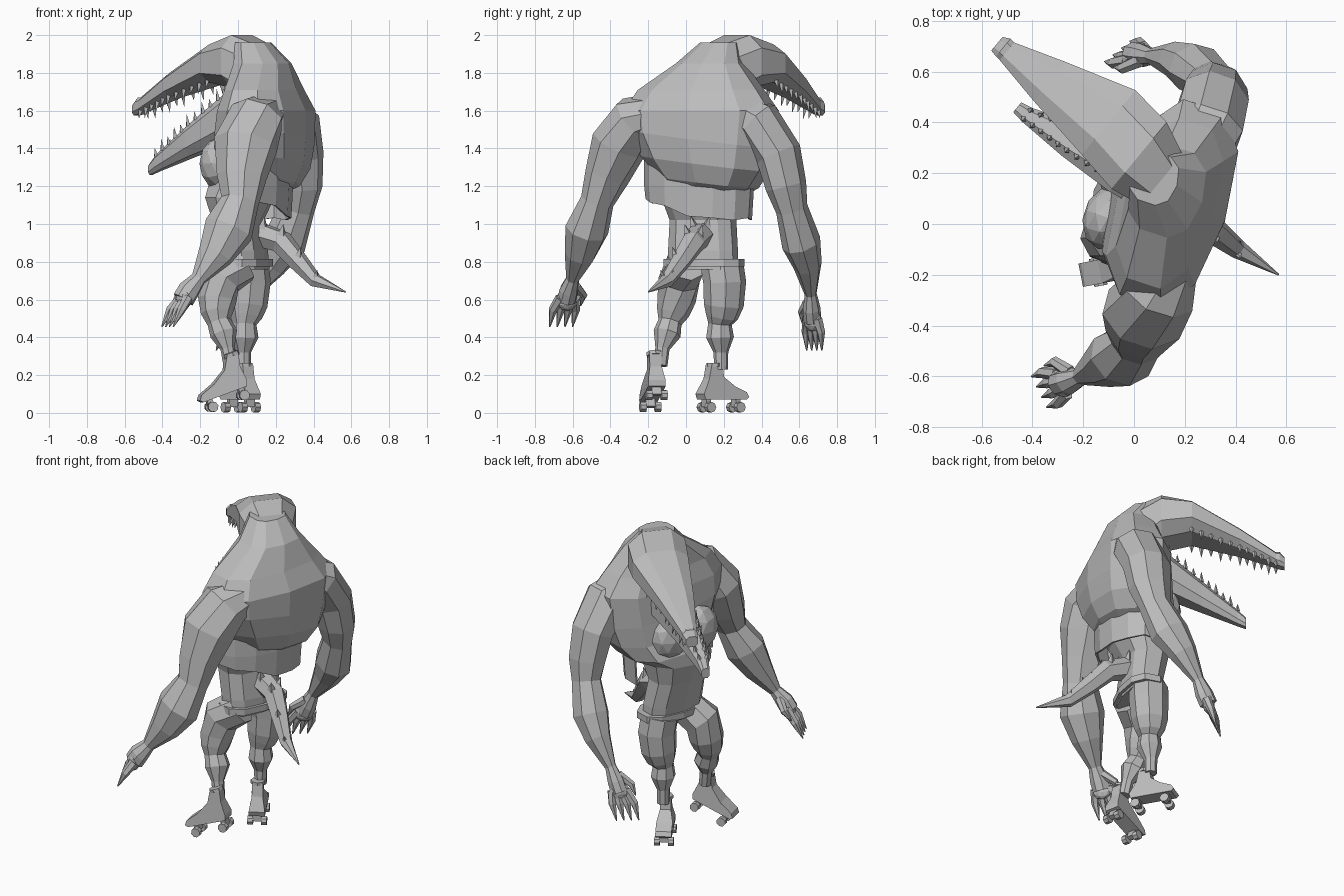
import bpy, bmesh, math
from mathutils import Vector, Matrix

cube = bpy.data.objects.get("Cube")
if cube:
    bpy.data.objects.remove(cube, do_unlink=True)

grey = bpy.data.materials.new("plain_grey")
grey.use_nodes = True
grey.diffuse_color = (0.5, 0.5, 0.5, 1)
grey.node_tree.nodes["Principled BSDF"].inputs["Base Color"].default_value = (0.5, 0.5, 0.5, 1)

UP = Vector((0, 0, 1))
FRONT = Vector((-0.95, 0.31, 0))     # chest direction
SIDE = Vector((0.31, 0.95, 0))
JAW_SIDE = Vector((0.64, 0.77, 0))   # across the turned head


def finish(name, bm):
    bmesh.ops.recalc_face_normals(bm, faces=bm.faces)
    mesh = bpy.data.meshes.new(name)
    bm.to_mesh(mesh)
    bm.free()
    mesh.materials.append(grey)
    obj = bpy.data.objects.new(name, mesh)
    bpy.context.scene.collection.objects.link(obj)
    return obj


def loft(name, sections, sides=8, power=1.0, bm=None):
    """Skin rings given as (centre, half width vector, half height vector)."""
    own = bm is None
    bm = bmesh.new() if own else bm
    rings = []
    for centre, w, h in sections:
        ring = []
        for i in range(sides):
            a = math.tau * (i + 0.5) / sides
            c, s = math.cos(a), math.sin(a)
            c = math.copysign(abs(c) ** power, c) / math.cos(math.pi / sides) ** power
            s = math.copysign(abs(s) ** power, s) / math.cos(math.pi / sides) ** power
            ring.append(bm.verts.new(Vector(centre) + w * c + h * s))
        rings.append(ring)
    for r, q in zip(rings, rings[1:]):
        for i in range(sides):
            j = (i + 1) % sides
            bm.faces.new((r[i], r[j], q[j], q[i]))
    bm.faces.new(rings[0])
    bm.faces.new(rings[-1])
    return finish(name, bm) if own else None


def tube(name, path, sides=8, flat=1.0, bm=None):
    """Tapering limb along points (x, y, z, radius)."""
    pts = [Vector(p[:3]) for p in path]
    sections = []
    for i, p in enumerate(pts):
        t = (pts[min(i + 1, len(pts) - 1)] - pts[max(i - 1, 0)]).normalized()
        w = t.cross(Vector((0.3, 0.9, 0.1))).normalized()
        h = t.cross(w)
        r = path[i][3]
        sections.append((p, w * r, h * r * flat))
    return loft(name, sections, sides, 1.0, bm)


def spikes(name, items):
    """Small four-sided spikes given as (base, tip, radius)."""
    bm = bmesh.new()
    for base, tip, r in items:
        d = tip - base
        m = Matrix.Translation((base + tip) / 2) @ d.to_track_quat('Z', 'Y').to_matrix().to_4x4()
        bmesh.ops.create_cone(bm, cap_ends=True, segments=4, radius1=r, radius2=0,
                              depth=d.length, matrix=m)
    finish(name, bm)


def blob(name, centre, size, direction):
    bm = bmesh.new()
    m = Matrix.Translation(centre) @ direction.to_track_quat('X', 'Z').to_matrix().to_4x4()
    bmesh.ops.create_icosphere(bm, subdivisions=2, radius=1, matrix=m @ Matrix.Diagonal((*size, 1)))
    finish(name, bm)


# Hunched torso, lower on its left: x, y, z, half depth, half width
torso = [(.04, .09, .76, .10, .18), (.03, .09, .86, .11, .18), (.00, .09, 1.02, .12, .17),
         (.01, .08, 1.14, .17, .2), (.09, .12, 1.22, .22, .25), (.13, .1, 1.32, .22, .33),
         (.14, .08, 1.45, .22, .385), (.15, .08, 1.6, .21, .405), (.14, .08, 1.71, .17, .33),
         (.13, .13, 1.85, .14, .175), (.08, .18, 1.96, .09, .1)]
loft("torso", [((x, y, z), SIDE * b - UP * b * (.12 if 1.2 < z < 1.5 else 0), FRONT * a)
               for x, y, z, a, b in torso], 10, 0.8)
for tag, s in (("right", -1), ("left", 1)):
    mid = Vector((-.07, .12, 1.32)) + SIDE * s * .1
    blob(tag + "_chest_muscle", mid, (.1, .13, .14), FRONT)

# Torn shirt hanging round the back
bm = bmesh.new()
rows = []
steps = 9
for i in range(steps):
    a = math.pi * (-0.1 + 1.2 * i / (steps - 1))
    out = SIDE * math.cos(a) * .3 - FRONT * math.sin(a) * .2
    base = Vector((.08, .07, 0)) + out
    hem = 1.02 + .012 * (i % 2) + max(0, -out.y) * .35
    rows.append([bm.verts.new(base * f + UP * z) for z, f in ((1.4, 1.0), (1.2, 1.0), (hem, .97))])
for r, q in zip(rows, rows[1:]):
    for k in range(2):
        bm.faces.new((r[k], q[k], q[k + 1], r[k + 1]))
shirt = finish("shirt_back", bm)
shirt.modifiers.new("cloth", 'SOLIDIFY').thickness = 0.012

# Belt
loft("belt", [((.04, .095, z), SIDE * .21, FRONT * .12) for z in (.775, .815)], 10, 0.8)

# Head and jaws: x, y, bottom, top, half width
upper = [(.13, .15, 1.62, 1.95, .12), (.02, .27, 1.72, 2.0, .17), (-.1, .4, 1.75, 1.95, .165),
         (-.33, .56, 1.67, 1.8, .1), (-.5, .68, 1.59, 1.67, .045), (-.515, .695, 1.58, 1.67, .045),
         (-.54, .71, 1.575, 1.64, .035)]
lower = [(.1, .14, 1.46, 1.77, .11), (-.02, .22, 1.44, 1.7, .12), (-.235, .325, 1.36, 1.53, .075),
         (-.42, .43, 1.28, 1.37, .034), (-.46, .46, 1.26, 1.32, .025)]


def jaw(name, rows):
    loft(name, [((x, y, (b + t) / 2), JAW_SIDE * w, UP * (t - b) / 2)
                for x, y, b, t, w in rows], 8, 0.75)


def teeth(name, rows, edge, sign, count, size):
    items = []
    for i in range(count):
        f = i / (count - 1) * (len(rows) - 1.001)
        a, b = rows[int(f)], rows[int(f) + 1]
        p = [u + (v - u) * (f % 1) for u, v in zip(a, b)]
        length = size * (.7 + .3 * (i % 2))
        for s in (-1, 1):
            base = Vector((p[0], p[1], p[edge] - sign * .01)) + JAW_SIDE * s * p[4] * .6
            items.append((base, base + UP * sign * length + JAW_SIDE * s * .012, .015))
    spikes(name, items)


jaw("upper_jaw", upper)
jaw("lower_jaw", lower)
teeth("upper_teeth", upper[2:5], 2, -1, 11, .06)
teeth("lower_teeth", lower[1:4], 3, 1, 11, .06)

# Arms ending in palms, then fingers spread towards the thumb side
arms = {
    "right": ([(.15, -.16, 1.6, .1), (.1, -.27, 1.56, .14), (.04, -.355, 1.42, .16),
               (.02, -.42, 1.25, .125), (.01, -.47, 1.12, .095), (-.05, -.525, .97, .125),
               (-.12, -.56, .84, .09), (-.21, -.6, .71, .038), (-.26, -.62, .65, .055),
               (-.29, -.63, .6, .055)], Vector((-.45, .9, 0))),
    "left": ([(.24, .25, 1.6, .11), (.29, .38, 1.54, .135), (.315, .49, 1.37, .13),
              (.325, .53, 1.2, .115), (.31, .56, 1.08, .09), (.245, .61, .9, .11),
              (.17, .645, .78, .08), (.07, .66, .63, .034), (.03, .665, .55, .05),
              (.0, .67, .49, .05)], Vector((-.75, -.6, 0))),
}
for tag, (path, across) in arms.items():
    tube(tag + "_arm", path, 8, .86)
    wrist, end = Vector(path[-3][:3]), Vector(path[-1][:3])
    along = (end - wrist).normalized()
    blob(tag + "_palm", end, (.062, .035, .06), across)
    bm = bmesh.new()
    for k in range(4):
        spread = (k - 1.5) / 1.5
        a = end + across * spread * .042 - along * .01
        b = a + along * .08 + across * spread * .025
        c = b + along * .075 - UP * .03
        tube("", [(*a, .024), (*b, .02), (*c, .003)], 6, bm=bm)
    a = wrist + along * .05 + across * .03
    b = a + along * .06 + across * .06
    c = b + along * .07
    tube("", [(*a, .024), (*b, .019), (*c, .003)], 6, bm=bm)
    finish(tag + "_fingers", bm)

# Legs with pinched knees
legs = {
    "right": [(.02, .0, .79, .1), (-.09, -.035, .71, .105), (-.11, -.05, .6, .095),
              (-.11, -.07, .53, .08), (-.1, -.085, .48, .058), (-.075, -.1, .42, .068),
              (-.055, -.125, .34, .035), (-.04, -.135, .25, .034)],
    "left": [(.05, .19, .79, .105), (.06, .205, .69, .105), (.05, .2, .57, .098),
             (.04, .19, .51, .08), (.035, .18, .47, .058), (.035, .18, .4, .068),
             (.03, .185, .32, .036), (.03, .185, .23, .034)],
}
for tag, path in legs.items():
    tube(tag + "_leg", path, 8)

# Roller skates: ground position, heading, nose-down pitch, ankle lean
PROFILE = [(-.09, .07), (-.1, .1), (-.06, .18), (-.045, .255), (.02, .255), (.03, .19),
           (.09, .14), (.16, .11), (.175, .085), (.16, .07)]


def skate(tag, pos, heading, pitch, lean):
    m = (Matrix.Translation(pos) @ Matrix.Rotation(math.radians(heading), 4, 'Z')
         @ Matrix.Rotation(math.radians(pitch), 4, 'Y'))
    bm = bmesh.new()
    sides = [[bm.verts.new((f - lean * max(0, h - .1), s * (.032 if h > .17 else .047), h))
              for f, h in PROFILE] for s in (-1, 1)]
    n = len(PROFILE)
    for i in range(n):
        j = (i + 1) % n
        bm.faces.new((sides[0][i], sides[0][j], sides[1][j], sides[1][i]))
    for ring in sides:
        bm.faces.new(ring)
    bm.transform(m)
    finish(tag + "_boot", bm)
    bm = bmesh.new()
    for f in (-.06, .12):
        bmesh.ops.create_cube(bm, size=1, matrix=Matrix.Translation((f, 0, .055))
                              @ Matrix.Diagonal((.03, .05, .05, 1)))
        for s in (-1, 1):
            bmesh.ops.create_cone(bm, cap_ends=True, segments=8, radius1=.028, radius2=.028, depth=.032,
                                  matrix=Matrix.Translation((f, s * .04, .03))
                                  @ Matrix.Rotation(math.pi / 2, 4, 'X'))
    bm.transform(m)
    finish(tag + "_wheels", bm)
    bm = bmesh.new()
    bmesh.ops.create_cone(bm, cap_ends=True, segments=8, radius1=.042, radius2=.042, depth=.02,
                          matrix=m @ Matrix.Translation((-.012 - lean * .155, 0, .255)))
    finish(tag + "_boot_cuff", bm)


skate("right", (-.02, -.165, .045), 191, 20, .42)
skate("left", (.03, .16, .0), 120, 0, 0)

# Curved tail with spikes along the top
tail = [(.02, .1, .92, .065), (.13, .075, .94, .06), (.23, .04, .905, .056),
        (.32, -.03, .8, .046), (.41, -.1, .7, .033), (.57, -.2, .64, .003)]
tube("tail", tail, 6)
items = []
for x, y, z, r in tail[1:5]:
    for s in (-1, 1):
        base = Vector((x, y + s * r * .5, z + r * .6))
        items.append((base, base + Vector((.01, s * .02, r * 1.1)), r * .5))
spikes("tail_spikes", items)
